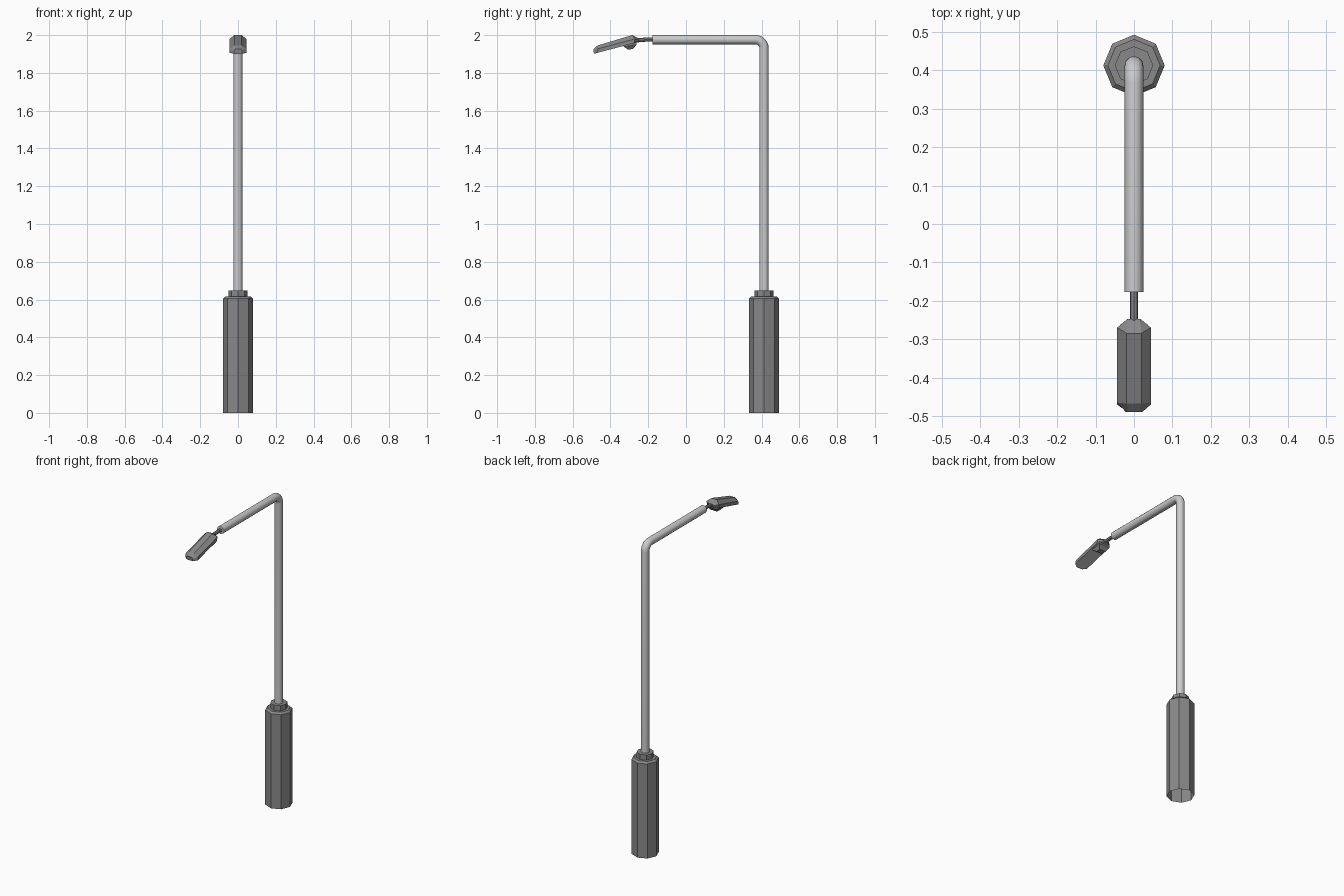
import bpy, bmesh, math

if "Cube" in bpy.data.objects:
    bpy.data.objects.remove(bpy.data.objects["Cube"])

POLE_Y = 0.413
ARM_Z = 1.976


def material(name, v):
    m = bpy.data.materials.new(name)
    m.diffuse_color = (v, v, v, 1)
    m.use_nodes = True
    m.node_tree.nodes["Principled BSDF"].inputs["Base Color"].default_value = m.diffuse_color
    return m


DARK = material("dark_metal", 0.25)
MID = material("grey_metal", 0.52)
PALE = material("pale_lens", 1.0)


def loft(name, rings, bottom=True):
    """Skin equal-length rings and cap the ends, with outward normals."""
    n = len(rings[0])
    verts = [v for r in rings for v in r]
    faces = [tuple(range((len(rings) - 1) * n, len(rings) * n)), tuple(range(n))[::-1]]
    for i in range(len(rings) - 1):
        for j in range(n):
            k = (j + 1) % n
            faces.append((i * n + j, i * n + k, (i + 1) * n + k, (i + 1) * n + j))
    me = bpy.data.meshes.new(name)
    me.from_pydata(verts, [], faces)
    bm = bmesh.new()
    bm.from_mesh(me)
    bmesh.ops.recalc_face_normals(bm, faces=bm.faces)
    if not bottom:
        bm.faces.ensure_lookup_table()
        bmesh.ops.delete(bm, geom=[bm.faces[1]], context='FACES_ONLY')
    bm.to_mesh(me)
    bm.free()
    me.materials.append(DARK)
    ob = bpy.data.objects.new(name, me)
    bpy.context.collection.objects.link(ob)
    return ob


def octagon(r, z):
    return [(r * math.cos(a * math.pi / 4), POLE_Y + r * math.sin(a * math.pi / 4), z)
            for a in range(8)]


def tube(name, points, radius, res, mat):
    cu = bpy.data.curves.new(name, 'CURVE')
    cu.dimensions = '3D'
    cu.bevel_depth = radius
    cu.bevel_resolution = res
    cu.use_fill_caps = True
    cu.materials.append(mat)
    sp = cu.splines.new('POLY')
    sp.points.add(len(points) - 1)
    for p, co in zip(sp.points, points):
        p.co = (*co, 1)
    ob = bpy.data.objects.new(name, cu)
    bpy.context.collection.objects.link(ob)
    bpy.ops.object.select_all(action='DESELECT')
    ob.select_set(True)
    bpy.context.view_layer.objects.active = ob
    bpy.ops.object.convert(target='MESH')
    bpy.ops.object.shade_smooth_by_angle(angle=math.radians(40))


# Octagonal base, open underneath, with chamfered shoulder, and collar
loft("base", [octagon(r, z) for r, z in ((0.08, 0), (0.08, 0.605), (0.068, 0.616))],
     bottom=False)
loft("collar", [octagon(r, z) for r, z in ((0.05, 0.606), (0.05, 0.649))])

# Pole bending into the horizontal arm
R = 0.045
path = [(0, POLE_Y, 0.64)]
for i in range(7):
    a = math.pi / 2 * i / 6
    path.append((0, POLE_Y - R + R * math.cos(a), ARM_Z - R + R * math.sin(a)))
path.append((0, -0.177, ARM_Z))
tube("pole_and_arm", path, 0.0245, 4, MID)

# Thin rod joining arm and lamp head
tube("connector_rod", [(0, -0.165, ARM_Z), (0, -0.215, ARM_Z), (0, -0.265, 1.972)],
     0.011, 2, DARK)


def head_ring(ws, wt, bottom, side, top):
    """Six-sided section; each level is a (y, z) pair."""
    return [(-ws, *bottom), (ws, *bottom), (ws, *side),
            (wt, *top), (-wt, *top), (-ws, *side)]


# Sloping lamp head with chamfered top and tapered ends
head = loft("lamp_head", [
    head_ring(0.018, 0.016, (-0.250, 1.964), (-0.248, 1.974), (-0.248, 1.982)),
    head_ring(0.044, 0.019, (-0.276, 1.957), (-0.270, 1.980), (-0.285, 2.000)),
    head_ring(0.044, 0.019, (-0.470, 1.906), (-0.465, 1.928), (-0.468, 1.945)),
    head_ring(0.021, 0.015, (-0.487, 1.901), (-0.490, 1.915), (-0.490, 1.926)),
])
# Pale lens on the underside
head.data.materials.append(PALE)
for p in head.data.polygons:
    if p.normal.z < -0.8:
        p.material_index = 1


def rect(w, y0, y1, z0, z1):
    return [(-w, y0, z0), (w, y0, z0), (w, y1, z1), (-w, y1, z1)]


# Housing bulge under the rear of the head
loft("under_housing", [
    rect(0.036, -0.335, -0.262, 1.946, 1.966),
    rect(0.036, -0.328, -0.262, 1.938, 1.950),
    rect(0.022, -0.306, -0.280, 1.923, 1.927),
])
